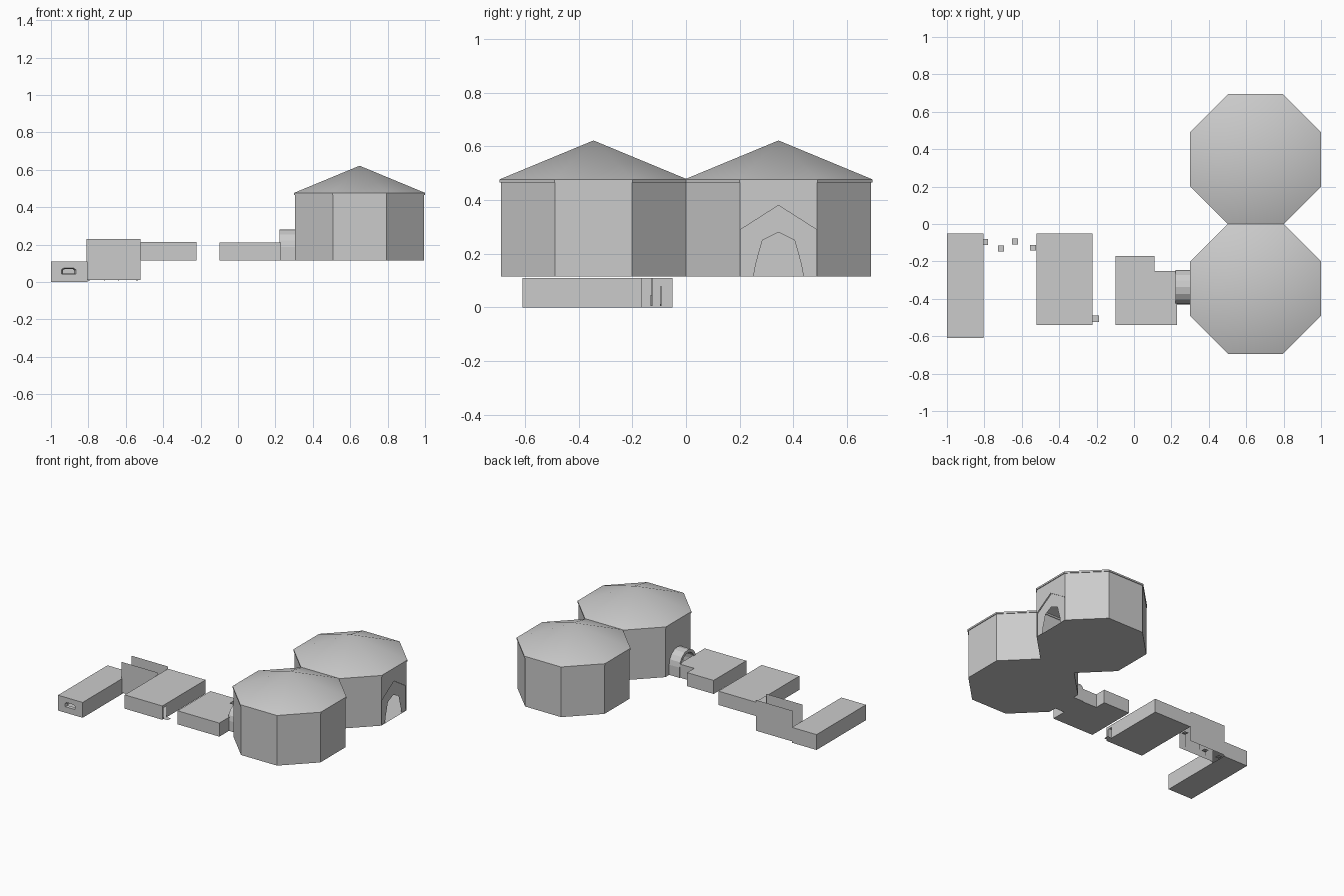
import bpy, bmesh, math

if "Cube" in bpy.data.objects:
    bpy.data.objects.remove(bpy.data.objects["Cube"])


def finish(name, bm, recalc=False):
    bmesh.ops.remove_doubles(bm, verts=bm.verts, dist=1e-5)
    if recalc:
        bmesh.ops.recalc_face_normals(bm, faces=bm.faces)
    me = bpy.data.meshes.new(name)
    bm.to_mesh(me)
    bm.free()
    ob = bpy.data.objects.new(name, me)
    bpy.context.collection.objects.link(ob)
    return ob


def face(bm, pts):
    return bm.faces.new([bm.verts.new(p) for p in pts])


def room(name, outline, z0, z1, doors={}, skip=(), roof=True):
    """Thin-walled room on a counter-clockwise outline; doors hold (along, z) points."""
    bm = bmesh.new()
    n = len(outline)
    for i in range(n):
        if i in skip:
            continue
        (ax, ay), (bx, by) = outline[i], outline[(i + 1) % n]
        length = math.hypot(bx - ax, by - ay)
        dx, dy = (bx - ax) / length, (by - ay) / length
        door = [(ax + dx * u, ay + dy * u, z) for u, z in doors.get(i, [])]
        face(bm, [(ax, ay, z0)] + door + [(bx, by, z0), (bx, by, z1), (ax, ay, z1)])
    face(bm, [(x, y, z0) for x, y in reversed(outline)])
    if roof:
        face(bm, [(x, y, z1) for x, y in outline])
    return finish(name, bm)


def octagon(cx, cy, apothem):
    r = apothem / math.cos(math.pi / 8)
    return [(cx + r * math.cos(math.pi / 4 * (i - .5)),
             cy + r * math.sin(math.pi / 4 * (i - .5))) for i in range(8)]


F = 0.115                                   # main floor level
HALF = 0.345 * math.tan(math.pi / 8)        # half an octagon side
ARCH = [(-.093, F), (-.085, .16), (-.06, .25), (0, .28), (.06, .25), (.085, .16), (.093, F)]
GABLE = [(-.141, F), (-.141, .29), (0, .38), (.141, .29), (.141, F)]
CX = 0.65


def on_wall(pts):
    return [(u + HALF, z) for u, z in pts]


# Octagonal chambers with low smooth roofs
for side, cy, doors in (("front", -.345, {2: on_wall(ARCH), 4: on_wall(ARCH)}),
                        ("back", .345, {6: on_wall(ARCH), 0: on_wall(GABLE)})):
    room(side + "_chamber", octagon(CX, cy, .345), F, .475, doors, roof=False)
    bm = bmesh.new()
    rim = octagon(CX, cy, .35)
    inner = octagon(CX, cy, .345)
    for i in range(8):
        a, b, c, d = rim[i], rim[(i + 1) % 8], inner[(i + 1) % 8], inner[i]
        face(bm, [(*a, .477), (*b, .477), (CX, cy, .622)])
        face(bm, [(*a, .465), (*b, .465), (*b, .477), (*a, .477)])
        face(bm, [(*d, .465), (*c, .465), (*b, .465), (*a, .465)])
    roof = finish(side + "_chamber_roof", bm)
    bpy.context.view_layer.objects.active = roof
    roof.select_set(True)
    bpy.ops.object.shade_smooth_by_angle(angle=math.radians(35))
    roof.select_set(False)

# Slightly recessed entrance panel with the arched doorway
bm = bmesh.new()
px = CX + .345 - .006
panel = ARCH + [(.141, F), (.141, .29), (0, .38), (-.141, .29), (-.141, F)]
face(bm, [(px, .345 + u, z) for u, z in panel])
finish("entrance_panel", bm)

# Arched tunnel between chamber and corridor


def arch_line(r):
    arc = [(r * math.cos(math.pi * i / 8), .188 + r * math.sin(math.pi * i / 8)) for i in range(9)]
    return [(r, F)] + arc + [(-r, F)]


bm = bmesh.new()
out, inn = arch_line(.093), arch_line(.072)
ty, x0, x1 = -.338, .222, .306
for i in range(len(out) - 1):
    (a, az), (b, bz), (c, cz), (d, dz) = out[i], out[i + 1], inn[i + 1], inn[i]
    A, B, C, D = [((x0, ty + u, z), (x1, ty + u, z)) for u, z in ((a, az), (b, bz), (c, cz), (d, dz))]
    face(bm, [A[0], A[1], B[1], B[0]])
    face(bm, [D[0], C[0], C[1], D[1]])
    face(bm, [A[0], B[0], C[0], D[0]])
face(bm, [(x0, ty - .093, F), (x1, ty - .093, F), (x1, ty + .093, F), (x0, ty + .093, F)])
finish("arched_tunnel", bm, True)

# L-shaped corridor
room("corner_corridor", [(-.10, -.54), (.23, -.54), (.23, -.25), (.11, -.25), (.11, -.17), (-.10, -.17)],
     F, .212, {1: [(.135, F), (.135, .205), (.27, .205), (.27, F)]})

# Middle room with a narrow doorway and its floor sill
room("middle_room", [(-.52, -.54), (-.222, -.54), (-.222, -.05), (-.52, -.05), (-.52, -.165)],
     F, .214, {1: [(.015, F), (.015, .195), (.05, .195), (.05, F)]}, skip=(3,))
bm = bmesh.new()
face(bm, [(-.222, -.525, F), (-.188, -.525, F), (-.188, -.49, F), (-.222, -.49, F)])
finish("door_sill", bm)

# Open shaft: two bare walls
for name, y in (("shaft_front_wall", -.165), ("shaft_back_wall", -.05)):
    bm = bmesh.new()
    face(bm, [(-.81, y, .01), (-.522, y, .01), (-.522, y, .23), (-.81, y, .23)])
    finish(name, bm)

# Descending square steps on thin posts
for i, (x, y, z) in enumerate([(-.54, -.127, .11), (-.637, -.093, .08), (-.712, -.13, .045), (-.797, -.095, .012)]):
    bm = bmesh.new()
    h = .016
    face(bm, [(x - h, y - h, z), (x + h, y - h, z), (x + h, y + h, z), (x - h, y + h, z)])
    for sx, sy in ((.002, 0), (0, .002)):
        face(bm, [(x - sx, y - sy, .005), (x + sx, y + sy, .005), (x + sx, y + sy, z), (x - sx, y - sy, z)])
    finish(f"step_{i + 1}", bm)

# Low end room, open to the shaft, with a window in its front wall
room("end_room", [(-1, -.61), (-.805, -.61), (-.805, -.165), (-.805, -.05), (-1, -.05)],
     0, .11, skip=(0, 2))
WIN = [(-.945, .043), (-.866, .043), (-.866, .065), (-.878, .075), (-.933, .075), (-.945, .065)]
bm = bmesh.new()
for loop in ([(-1, 0), (-.805, 0), (-.805, .11), (-1, .11)], WIN):
    vs = [bm.verts.new((x, -.61, z)) for x, z in loop]
    for i in range(len(vs)):
        bm.edges.new((vs[i], vs[(i + 1) % len(vs)]))
bmesh.ops.triangle_fill(bm, use_beauty=True, use_dissolve=False, edges=bm.edges[:], normal=(0, -1, 0))
finish("window_wall", bm)

# Tapered window reveal
bm = bmesh.new()
mx, mz = -.9055, .057
for i in range(len(WIN)):
    a, b = WIN[i], WIN[(i + 1) % len(WIN)]
    s, t = [(mx + (p[0] - mx) * .75, mz + (p[1] - mz) * .75) for p in (a, b)]
    face(bm, [(a[0], -.61, a[1]), (b[0], -.61, b[1]), (t[0], -.59, t[1]), (s[0], -.59, s[1])])
finish("window_reveal", bm)
